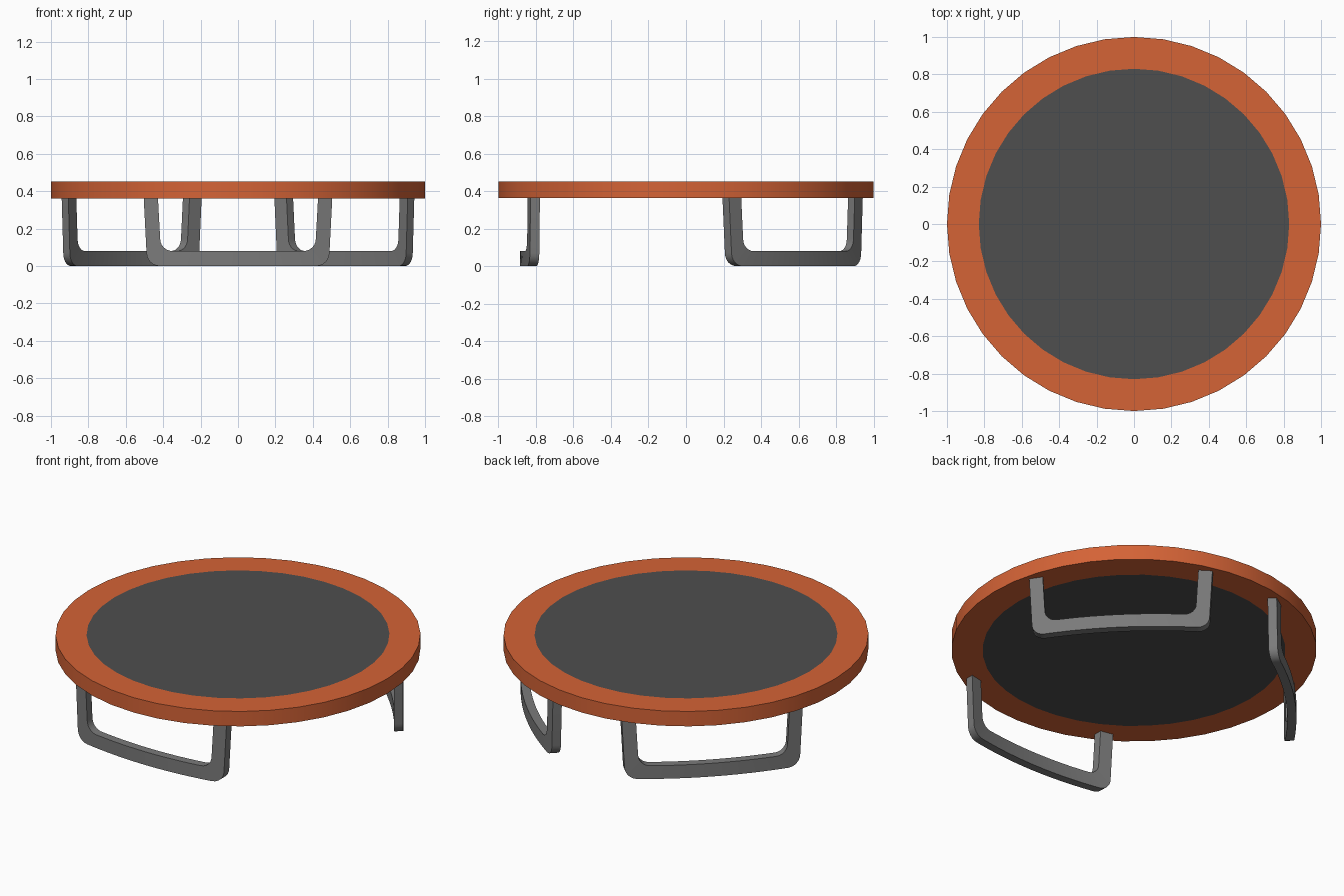
import bpy, bmesh, math
from mathutils import Matrix

if "Cube" in bpy.data.objects:
    bpy.data.objects.remove(bpy.data.objects["Cube"])

SIDES = 40
Z0, Z1 = 0.362, 0.452
R_OUT, R_MAT = 1.0, 0.83


def material(name, rgb):
    m = bpy.data.materials.new(name)
    m.diffuse_color = (*rgb, 1.0)
    m.use_nodes = True
    m.node_tree.nodes["Principled BSDF"].inputs["Base Color"].default_value = m.diffuse_color
    return m


orange = material("orange pad", (0.66, 0.125, 0.037))
dark = material("dark mat", (0.077, 0.077, 0.077))
grey = material("grey metal", (0.195, 0.195, 0.195))


def finish(bm, name, mat, smooth=30):
    bmesh.ops.recalc_face_normals(bm, faces=bm.faces)
    mesh = bpy.data.meshes.new(name)
    bm.to_mesh(mesh)
    bm.free()
    mesh.materials.append(mat)
    ob = bpy.data.objects.new(name, mesh)
    bpy.context.collection.objects.link(ob)
    bpy.ops.object.select_all(action='DESELECT')
    ob.select_set(True)
    bpy.context.view_layer.objects.active = ob
    bpy.ops.object.shade_smooth_by_angle(angle=math.radians(smooth))
    return ob


def circle(bm, r, z):
    return [bm.verts.new((r * math.cos(2 * math.pi * i / SIDES),
                          r * math.sin(2 * math.pi * i / SIDES), z)) for i in range(SIDES)]


def bridge(bm, a, b, closed=True):
    n = len(a)
    for i in range(n if closed else n - 1):
        j = (i + 1) % n
        bm.faces.new((a[i], a[j], b[j], b[i]))


# Padded rim: top, outer wall and underside (inner wall is filled by the mat)
bm = bmesh.new()
rings = [circle(bm, R_MAT, Z1), circle(bm, R_OUT, Z1), circle(bm, R_OUT, Z0), circle(bm, R_MAT, Z0)]
for a, b in zip(rings, rings[1:]):
    bridge(bm, a, b)
finish(bm, "padded_rim", orange)

# Jumping mat, flush with the rim
bm = bmesh.new()
top, bottom = circle(bm, R_MAT, Z1), circle(bm, R_MAT, Z0)
bridge(bm, top, bottom)
bm.faces.new(top)
bm.faces.new(bottom)
finish(bm, "jumping_mat", dark)


# Half of a U profile: upright, rounded corner, then bottom bar to the middle
def half_profile(x_top, x_bot, z_bot, r, bar=6, arc=6):
    pts = [(x_top, Z0)]
    for i in range(arc + 1):
        a = math.pi / 2 * i / arc
        pts.append((x_bot - r + r * math.cos(a), z_bot + r - r * math.sin(a)))
    for i in range(1, bar + 1):
        pts.append(((x_bot - r) * (1 - i / bar), z_bot))
    return pts


def full_profile(*args):
    half = half_profile(*args)
    return half + [(-x, z) for x, z in reversed(half[:-1])]


# U-shaped legs, bowed outward in plan
def leg(name, angle):
    outer = full_profile(0.504, 0.489, 0.0, 0.07)
    inner = full_profile(0.428, 0.416, 0.08, 0.065)
    bm = bmesh.new()

    def row(pts, r):
        return [bm.verts.new((x, -r + 0.22 * x * x, z)) for x, z in pts]
    rows = [row(outer, 0.885), row(inner, 0.885), row(inner, 0.835), row(outer, 0.835)]
    for i in range(4):
        bridge(bm, rows[i], rows[(i + 1) % 4], closed=False)
    for k in (0, -1):
        bm.faces.new([r[k] for r in rows])
    bmesh.ops.rotate(bm, verts=bm.verts, matrix=Matrix.Rotation(math.radians(angle), 3, 'Z'))
    finish(bm, name, grey)


for name, angle in (("front_leg", 0), ("back_right_leg", 135), ("back_left_leg", -135)):
    leg(name, angle)
